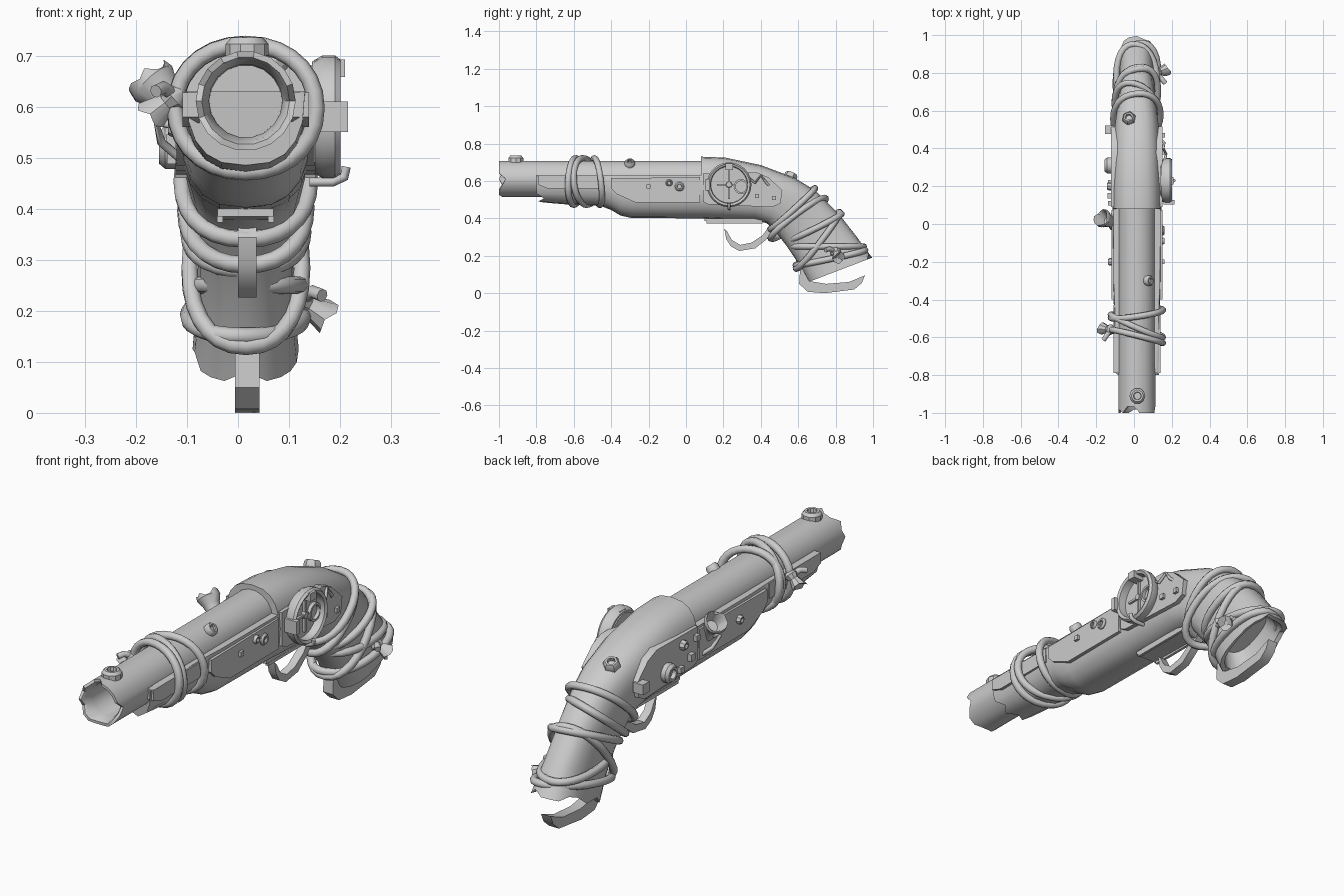
import bpy, bmesh, math, random
from mathutils import Vector

random.seed(4)
CX = 0.015  # the gun's own centre plane


def finish(name, bm, angle=35):
    bmesh.ops.recalc_face_normals(bm, faces=bm.faces)
    me = bpy.data.meshes.new(name)
    bm.to_mesh(me)
    bm.free()
    me.shade_smooth()
    me.set_sharp_from_angle(angle=math.radians(angle))
    ob = bpy.data.objects.new(name, me)
    bpy.context.collection.objects.link(ob)
    return ob


def loft(name, rings, cap=True, closed=False):
    bm = bmesh.new()
    rows = [[bm.verts.new(p) for p in r] for r in rings]
    n = len(rows[0])
    pairs = list(zip(rows, rows[1:])) + ([(rows[-1], rows[0])] if closed else [])
    for a, b in pairs:
        for i in range(n):
            bm.faces.new((a[i], a[(i + 1) % n], b[(i + 1) % n], b[i]))
    if cap and not closed:
        bm.faces.new(rows[0])
        bm.faces.new(rows[-1])
    return finish(name, bm)


def section(top, bot, hw, zmax=9, n=20, e=0.78, skew=0):
    """Rounded cross-section spanning two side-view points (y, z)."""
    t, b = Vector((0, *top)), Vector((0, *bot))
    out = []
    for i in range(n):
        a = 2 * math.pi * i / n
        c, s = [math.copysign(abs(v) ** e, v) if abs(v) > 1e-6 else 0 for v in (math.cos(a), math.sin(a))]
        p = (t + b) / 2 + (t - b) / 2 * s + Vector((CX + hw * c, skew * c, 0))
        p.z = min(p.z, zmax)
        out.append(p)
    return out


def lathe(name, origin, axis, prof, n=16, jag=None, closed=False):
    """Turned part; prof is (distance, radius); jag chips the listed rings."""
    q = Vector(axis).to_track_quat('Z', 'Y')
    idx, depth = jag or ((), 0)
    chips = [depth * random.choice((0, 0, 0.5, 1)) for _ in range(n)]
    rings = [[Vector(origin) + q @ Vector((r * math.cos(2 * math.pi * k / n), r * math.sin(2 * math.pi * k / n),
                                           d + (chips[k] if j in idx else 0)))
              for k in range(n)] for j, (d, r) in enumerate(prof)]
    return loft(name, rings, closed=closed)


def slab(name, pts, x0, x1):
    """Side-view outline (y, z) extruded across x."""
    return loft(name, [[(x, y, z) for y, z in pts] for x in (x0, x1)])


def box(name, c, s):
    (x, y, z), (a, b, d) = c, [v / 2 for v in s]
    return slab(name, [(y - b, z - d), (y + b, z - d), (y + b, z + d), (y - b, z + d)], x - a, x + a)


def rope(name, pts, r=0.017, cyclic=True):
    cu = bpy.data.curves.new(name, 'CURVE')
    cu.dimensions, cu.bevel_depth, cu.bevel_resolution, cu.use_fill_caps = '3D', r, 2, True
    sp = cu.splines.new('POLY')
    sp.points.add(len(pts) - 1)
    for p, v in zip(sp.points, pts):
        p.co = (*v, 1)
    sp.use_cyclic_u = cyclic
    tmp = bpy.data.objects.new(name, cu)
    bpy.context.collection.objects.link(tmp)
    bpy.context.view_layer.update()
    me = bpy.data.meshes.new_from_object(tmp.evaluated_get(bpy.context.evaluated_depsgraph_get()))
    bpy.data.objects.remove(tmp)
    me.shade_smooth()
    me.set_sharp_from_angle(angle=math.radians(50))
    bpy.context.collection.objects.link(bpy.data.objects.new(name, me))


# Barrel with chipped muzzle and deep bore
lathe("barrel", (CX, -1, 0.611), (0, 1, 0),
      [(0.55, 0.07), (0.06, 0.072), (0.012, 0.08), (0, 0.086), (0, 0.098), (1.12, 0.098)],
      n=18, jag=((2, 3, 4), 0.035))

# Fore-end, receiver and grip as one wooden stock, hollow at the butt
rings = []
for y, b, t, hw in [(-0.79, 0.485, 0.77, 0.116), (-0.62, 0.473, 0.78, 0.119), (-0.46, 0.468, 0.785, 0.121),
                    (-0.4, 0.445, 0.77, 0.123), (-0.35, 0.415, 0.75, 0.126), (-0.29, 0.402, 0.735, 0.128),
                    (0.08, 0.40, 0.73, 0.13)]:
    rings.append(section((y, t), (y, b), hw, 0.63))
for p in rings[0]:
    p.y += random.choice((-0.01, 0, 0.03))
for t, b, hw in [((0.08, 0.73), (0.085, 0.40), 0.13), ((0.21, 0.725), (0.2, 0.395), 0.13),
                 ((0.40, 0.685), (0.37, 0.39), 0.126), ((0.58, 0.617), (0.43, 0.375), 0.118),
                 ((0.69, 0.55), (0.47, 0.34), 0.106), ((0.82, 0.42), (0.54, 0.25), 0.093),
                 ((0.91, 0.305), (0.60, 0.16), 0.093), ((0.995, 0.19), (0.655, 0.06), 0.104),
                 ((0.97, 0.19), (0.675, 0.07), 0.088), ((0.87, 0.28), (0.65, 0.18), 0.07)]:
    rings.append(section(t, b, hw))
for p, q in zip(rings[-3], rings[-2]):
    d = random.choice((0, 0, 0.02))
    p += Vector((0, -0.6 * d, d))
    q += Vector((0, -0.6 * d, d))
loft("stock", rings)

# Butt strap under the grip and broken trigger guard
slab("butt_strap", [(0.61, 0.13), (0.605, 0.05), (0.65, 0.008), (0.74, 0), (0.90, 0.02), (0.94, 0.055),
                    (0.957, 0.095), (0.87, 0.06), (0.75, 0.05), (0.66, 0.065), (0.635, 0.13)], -0.006, 0.042)
slab("trigger_guard", [(0.205, 0.345), (0.215, 0.29), (0.24, 0.25), (0.285, 0.226), (0.37, 0.24), (0.44, 0.295),
                       (0.51, 0.37), (0.46, 0.38), (0.41, 0.31), (0.35, 0.27), (0.29, 0.258), (0.245, 0.285),
                       (0.22, 0.33)], 0.0, 0.036)
slab("trigger_plate", [(0.1, 0.40), (0.1, 0.385), (0.4, 0.378), (0.42, 0.40)], -0.04, 0.07)
for x in (-0.035, 0.065):
    box("trigger_plate_rim", (x, 0.26, 0.38), (0.012, 0.3, 0.014))

# Mirrored side plates, fore-end strips and seams
for side, s in (("left", -1), ("right", 1)):
    rear = [(0.09, 0.64), (0.38, 0.645), (0.44, 0.62), (0.515, 0.55), (0.505, 0.48), (0.46, 0.46), (0.12, 0.475), (0.09, 0.49)]
    front = [(-0.40, 0.615), (0.075, 0.62), (0.075, 0.485), (-0.27, 0.485), (-0.37, 0.53), (-0.40, 0.56)]
    slab(side + "_rear_plate", rear, CX + s * 0.1, CX + s * 0.137)
    slab(side + "_front_plate", front, CX + s * 0.1, CX + s * 0.135)
    slab(side + "_fore_strip", [(-0.79, 0.628), (-0.43, 0.628), (-0.43, 0.56), (-0.74, 0.56), (-0.79, 0.58)],
         CX + s * 0.09, CX + s * 0.124)

# Dial on the right: rim, face, needle, small ring and clamp tabs
dy, dz = 0.23, 0.58
lathe("dial_rim", (0.145, dy, dz), (1, 0, 0), [(0, 0.108), (0.02, 0.12), (0.045, 0.12), (0.056, 0.112),
      (0.05, 0.1), (0, 0.096)], n=24, closed=True)
lathe("dial_face", (0.14, dy, dz), (1, 0, 0), [(0, 0.1), (0.02, 0.1)], n=24)
box("dial_needle", (0.165, dy, dz), (0.012, 0.01, 0.15))
box("dial_cross_needle", (0.165, dy - 0.02, dz), (0.01, 0.09, 0.01))
lathe("dial_hub", (0.155, dy, dz), (1, 0, 0), [(0, 0.018), (0.02, 0.014)], n=10)
lathe("dial_small_ring", (0.155, dy + 0.065, dz - 0.01), (1, 0, 0), [(0, 0.04), (0.02, 0.04), (0.02, 0.03), (0, 0.03)],
      n=16, closed=True)
box("dial_front_tab", (0.185, dy - 0.115, dz), (0.06, 0.022, 0.06))
box("dial_top_tab", (0.18, dy, dz + 0.095), (0.06, 0.04, 0.035))
rope("dial_hook", [(0.14, 0.23, 0.452), (0.185, 0.23, 0.452), (0.208, 0.23, 0.462), (0.212, 0.23, 0.482)], 0.009, False)
rope("dial_wire", [(0.16, 0.33, 0.62), (0.17, 0.37, 0.59), (0.155, 0.4, 0.63), (0.16, 0.43, 0.59), (0.14, 0.45, 0.57)],
     0.007, False)

# Bolts and nuts: origin, direction, radius, height, sides
for name, o, ax, r, h, n in [
        ("right_bolt_small", (0.14, -0.09, 0.59), (1, 0, 0), 0.019, 0.022, 10),
        ("right_bolt_large", (0.14, -0.035, 0.57), (1, 0, 0), 0.026, 0.022, 10),
        ("muzzle_bolt", (0.018, -0.91, 0.70), (0, 0, 1), 0.042, 0.035, 10),
        ("barrel_bolt", (0.07, -0.3, 0.685), (0.65, 0, 0.76), 0.028, 0.03, 10),
        ("stock_nut", (-0.025, 0.555, 0.615), (-0.15, 0.4, 0.9), 0.036, 0.032, 6),
        ("left_disc", (-0.12, 0.31, 0.52), (-1, 0, 0), 0.042, 0.035, 12),
        ("left_bolt_a", (-0.115, 0.2, 0.6), (-1, 0, 0), 0.022, 0.028, 8),
        ("left_bolt_b", (-0.115, -0.2, 0.56), (-1, 0, 0), 0.02, 0.022, 8)]:
    lathe(name, o, ax, [(0, r), (h * 0.65, r), (h, r * 0.75), (h, r * 0.5), (h * 0.5, r * 0.45)], n)

# Small square rivets and blocks
for i, (x, y, z, s) in enumerate([(0.15, -0.2, 0.57, 0.022), (0.153, 0.38, 0.52, 0.022), (0.153, 0.47, 0.51, 0.022),
                                  (-0.13, 0.5, 0.53, 0.045), (-0.125, 0.15, 0.53, 0.03), (-0.125, 0.22, 0.5, 0.025),
                                  (-0.125, 0.11, 0.6, 0.025)]):
    box(f"rivet_block_{i}", (x, y, z), (s * 1.1, s, s))

# Torn flared cup on the left
lathe("flared_cup", (-0.10, 0.0, 0.575), (-0.65, 0.3, 0.7),
      [(0, 0.04), (0.03, 0.028), (0.07, 0.036), (0.10, 0.05), (0.122, 0.046), (0.10, 0.038), (0.06, 0.025)],
      n=14, jag=((4,), -0.018))
rope("cup_wire", [(-0.11, 0.0, 0.56), (-0.16, -0.01, 0.57), (-0.15, 0.03, 0.53), (-0.115, 0.05, 0.5)], 0.009, False)

# Rope wraps around the fore-end
for i, (yt, yb, sk) in enumerate([(-0.59, -0.60, -0.035), (-0.55, -0.53, -0.06), (-0.49, -0.46, 0.02)]):
    rope(f"fore_rope_{i}", section((yt, 0.722), (yb, 0.472), 0.138, n=28, e=0.95, skew=sk))

# Rope wraps around the grip: (top, bottom, half width, skew)
for i, (t, b, hw, sk) in enumerate([((0.69, 0.562), (0.45, 0.34), 0.125, 0.01), ((0.74, 0.51), (0.46, 0.29), 0.118, -0.04),
                                    ((0.83, 0.425), (0.54, 0.28), 0.112, 0.02), ((0.82, 0.435), (0.59, 0.13), 0.11, 0.02),
                                    ((0.95, 0.25), (0.57, 0.25), 0.108, -0.02), ((0.955, 0.23), (0.59, 0.15), 0.112, 0.03)]):
    rope(f"grip_rope_{i}", section(t, b, hw, n=28, e=0.9, skew=sk))

# Knots with frayed tails
for name, o, a in [("fore_knot", (-0.125, -0.56, 0.62), (-0.6, 0.1, -0.5)), ("grip_knot", (0.12, 0.80, 0.22), (0.75, 0.25, -0.45))]:
    lathe(name, o, a, [(-0.02, 0.015), (0, 0.03), (0.02, 0.02), (0.055, 0.034), (0.05, 0.01)], n=9, jag=((3,), 0.015))
    side = Vector((a[0], -0.9, 0.5))
    rope(name + "_tail", [Vector(o), Vector(o) + side * 0.035, Vector(o) + side * 0.06 + Vector((0, 0, -0.02))], 0.013, False)
